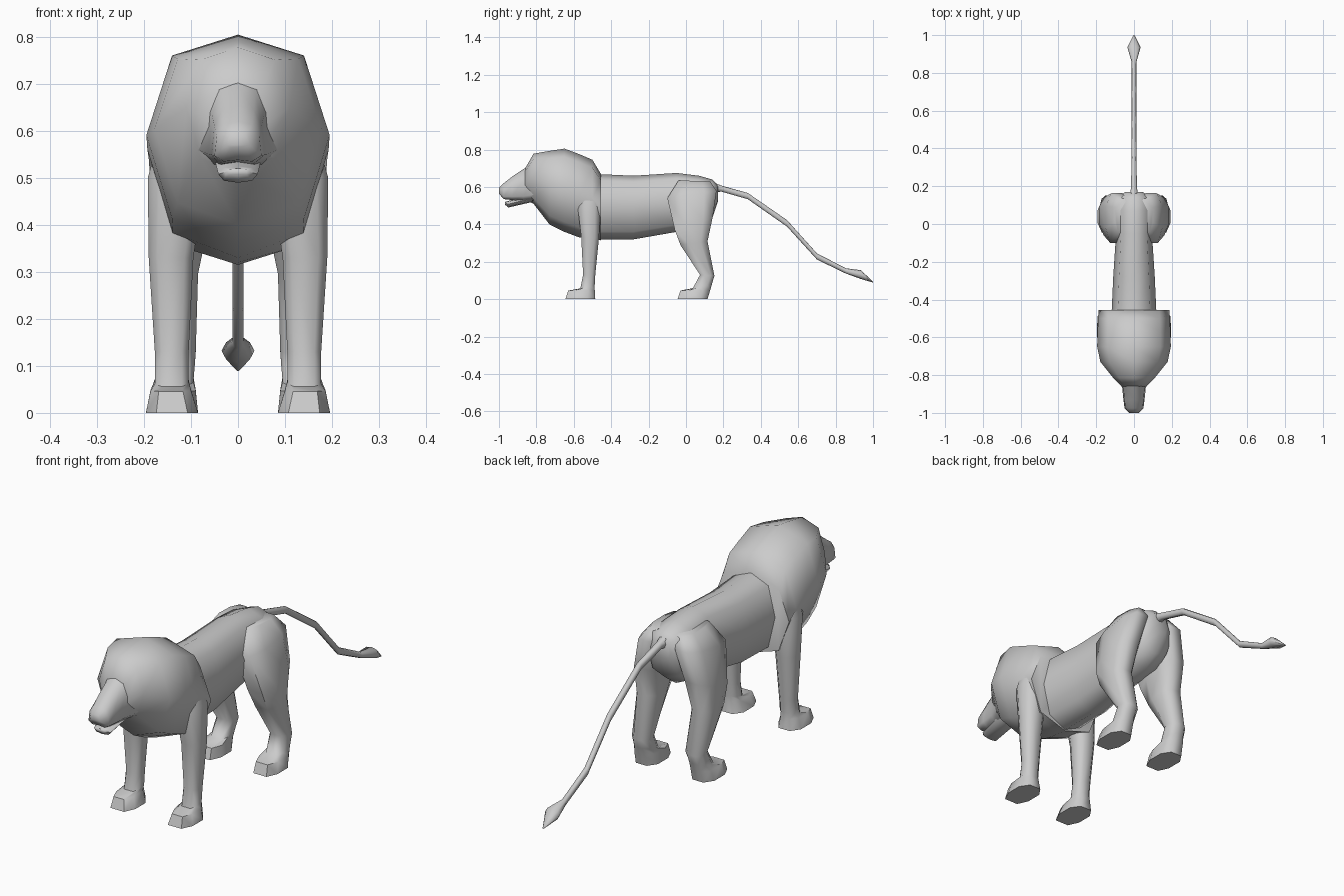
import bpy
import bmesh
import math

if "Cube" in bpy.data.objects:
    bpy.data.objects.remove(bpy.data.objects["Cube"], do_unlink=True)

GREY = (0.6, 0.6, 0.6, 1.0)
grey = bpy.data.materials.new("plain grey")
grey.use_nodes = True
grey.diffuse_color = GREY
grey.node_tree.nodes["Principled BSDF"].inputs["Base Color"].default_value = GREY

# Half sections: (share of half width, share of height), top to bottom
ROUND = [(0, 1), (.72, .9), (1, .52), (.72, .12), (0, 0)]
SNOUT = [(0, 1), (.6, .92), (.9, .65), (1, .15), (.6, 0), (0, .04)]
# Leg section: (share across, share front to back)
PAD = [(.2, 0), (.8, 0), (1, .3), (1, .75), (.75, 1), (.25, 1), (0, .75), (0, .3)]


def loft(name, rings, mirrored=False):
    """Skin a list of equal point rings and close both ends."""
    bm = bmesh.new()
    loops = [[bm.verts.new(p) for p in ring] for ring in rings]
    count = len(loops[0])
    for a, b in zip(loops, loops[1:]):
        for i in range(count):
            j = (i + 1) % count
            bm.faces.new((a[i], a[j], b[j], b[i]))
    bm.faces.new(loops[0])
    bm.faces.new(loops[-1])
    bmesh.ops.recalc_face_normals(bm, faces=bm.faces)
    mesh = bpy.data.meshes.new(name)
    bm.to_mesh(mesh)
    bm.free()
    mesh.materials.append(grey)
    obj = bpy.data.objects.new(name, mesh)
    bpy.context.collection.objects.link(obj)
    bpy.ops.object.select_all(action="DESELECT")
    obj.select_set(True)
    bpy.context.view_layer.objects.active = obj
    bpy.ops.object.shade_smooth_by_angle(angle=math.radians(60))
    if mirrored:
        obj.modifiers.new("both sides", "MIRROR")
    return obj


def lengthwise(name, stations, section=ROUND):
    """Loft along y from stations of (y, top, bottom, half width)."""
    outline = section + [(-x, z) for x, z in section[-2:0:-1]]
    rings = []
    for y, top, bottom, width in stations:
        rings.append([(x * width, y, bottom + z * (top - bottom))
                      for x, z in outline])
    return loft(name, rings)


def leg(name, stations):
    """Loft a leg pair from (front y, front z, back y, back z, inner x, outer x)."""
    rings = []
    for front_y, front_z, back_y, back_z, inner, outer in stations:
        rings.append([(inner + u * (outer - inner),
                       front_y + v * (back_y - front_y),
                       front_z + v * (back_z - front_z)) for u, v in PAD])
    return loft(name, rings, mirrored=True)


# Trunk, from inside the mane to the rump
lengthwise("body", [
    (-.5, .67, .32, .12), (-.28, .66, .32, .11), (-.05, .675, .36, .095),
    (.07, .66, .38, .1), (.14, .64, .43, .09), (.17, .61, .52, .045)])

# Mane and shoulders
lengthwise("mane", [
    (-.455, .67, .315, .187), (-.5, .745, .32, .19), (-.57, .775, .33, .193),
    (-.65, .805, .36, .195), (-.73, .793, .4, .178), (-.815, .778, .51, .11),
    (-.86, .7, .535, .065)])

# Muzzle and lower jaw
lengthwise("muzzle", [
    (-.8, .74, .53, .09), (-.87, .695, .525, .062), (-.93, .655, .53, .056),
    (-.975, .62, .535, .05), (-1, .597, .565, .025)], SNOUT)
lengthwise("lower_jaw", [
    (-.82, .56, .52, .05), (-.95, .525, .49, .042), (-.967, .52, .505, .025)])

# Tail with its pointed tuft
lengthwise("tail", [
    (.12, .635, .57, .03), (.19, .607, .575, .016), (.33, .568, .535, .013),
    (.54, .423, .388, .012), (.7, .245, .212, .012), (.855, .165, .137, .012),
    (.935, .155, .108, .035), (1, .094, .089, .003)])

# Front legs: shoulder, knee, ankle, paw
leg("front_legs", [
    (-.57, .62, -.465, .62, .05, .16), (-.58, .5, -.455, .5, .07, .192),
    (-.56, .33, -.465, .33, .095, .19), (-.55, .13, -.485, .13, .105, .177),
    (-.565, .056, -.488, .075, .105, .177), (-.63, .046, -.488, .05, .1, .186),
    (-.645, 0, -.485, 0, .085, .196)])

# Hind legs: haunch, thigh, hock, paw
leg("hind_legs", [
    (-.04, .635, .13, .63, .03, .1), (-.1, .54, .163, .58, .03, .15),
    (-.06, .37, .143, .44, .065, .185), (-.03, .29, .115, .31, .085, .185),
    (.075, .13, .152, .125, .09, .172), (.035, .056, .14, .085, .095, .175),
    (-.03, .046, .13, .05, .09, .185), (-.045, 0, .115, 0, .085, .192)])
